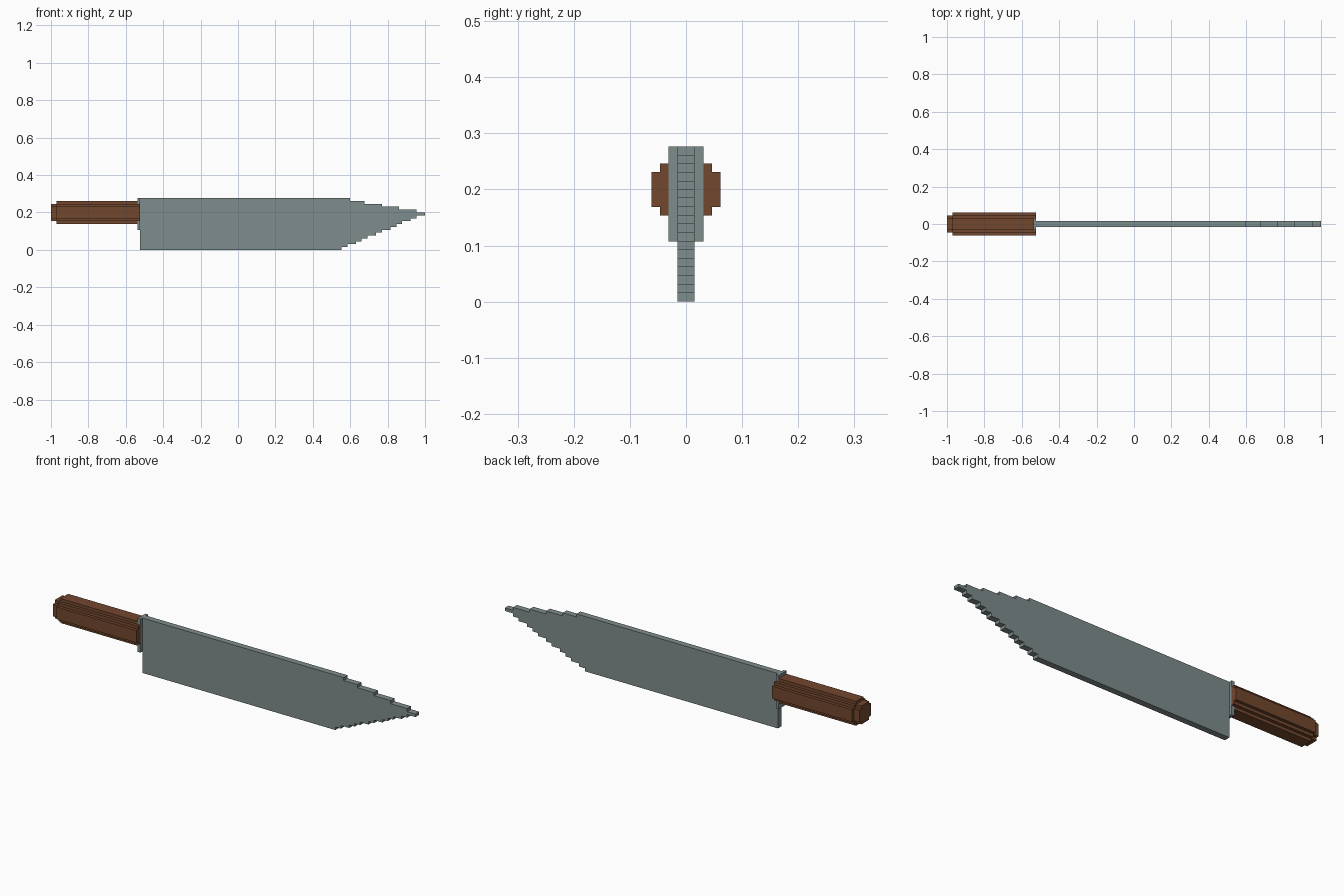
import bpy, bmesh

if "Cube" in bpy.data.objects:
    bpy.data.objects.remove(bpy.data.objects["Cube"])

V = 2 / 130  # voxel size: the knife is 130 voxels long


def material(name, rgb):
    m = bpy.data.materials.new(name)
    m.diffuse_color = (*rgb, 1)
    m.use_nodes = True
    m.node_tree.nodes["Principled BSDF"].inputs["Base Color"].default_value = m.diffuse_color
    return m


STEEL = material("grey steel", (0.212, 0.262, 0.266))
WOOD = material("brown wood", (0.171, 0.063, 0.027))


def pt(x, y, z):
    return (-1 + x * V, y * V, z * V)


def extrude(name, outline, vec, mat):
    """Closed prism from flat outlines, each given as 3D voxel points."""
    bm = bmesh.new()
    for pts, v in zip(outline, vec):
        f = bm.faces.new([bm.verts.new(pt(*p)) for p in pts])
        ext = bmesh.ops.extrude_face_region(bm, geom=[f])
        moved = [e for e in ext["geom"] if isinstance(e, bmesh.types.BMVert)]
        bmesh.ops.translate(bm, verts=moved, vec=[c * V for c in v])
    bmesh.ops.recalc_face_normals(bm, faces=bm.faces)
    me = bpy.data.meshes.new(name)
    bm.to_mesh(me)
    bm.free()
    me.materials.append(mat)
    ob = bpy.data.objects.new(name, me)
    bpy.context.collection.objects.link(ob)
    return ob


def stairs(ends, z0=0):
    """Stepped edge going up: one row per voxel with the given extent."""
    pts = []
    for i, e in enumerate(ends):
        pts += [(e, z0 + i), (e, z0 + i + 1)]
    return pts


# blade: rows reach out to the tip, then step back to the spine
rows = [round(101 + 26 * i / 11) for i in range(12)] + [130, 127, 121, 115, 109, 104]
blade = [(31, 0)] + stairs(rows) + [(31, 18)]
extrude("blade", [[(x, -1, z) for x, z in blade]], [(0, 2, 0)], STEEL)

# guard plate between blade and handle
guard = [(-2, 7), (2, 7), (2, 18), (-2, 18)]
extrude("guard", [[(30, y, z) for y, z in guard]], [(1, 0, 0)], STEEL)


def rounded(widths, z0, x):
    """Stepped round cross-section, symmetric in y."""
    half = stairs(widths, z0)
    return [(x, y, z) for y, z in half] + [(x, -y, z) for y, z in reversed(half)]


# handle grip and its smaller butt
extrude("handle", [rounded([2, 3, 4, 4, 4, 4, 3, 2], 9, 2)], [(28, 0, 0)], WOOD)
extrude("handle_butt", [rounded([2, 3, 3, 3, 3, 2], 10, 0)], [(2, 0, 0)], WOOD)

# handle cheeks wrapping both sides of the guard
cheek = [(2, 10)] + stairs([3, 4, 4, 4, 4, 3], 10) + [(2, 16)]
extrude("handle_cheeks",
        [[(30, s * y, z) for y, z in cheek] for s in (-1, 1)],
        [(1, 0, 0)] * 2, WOOD)
